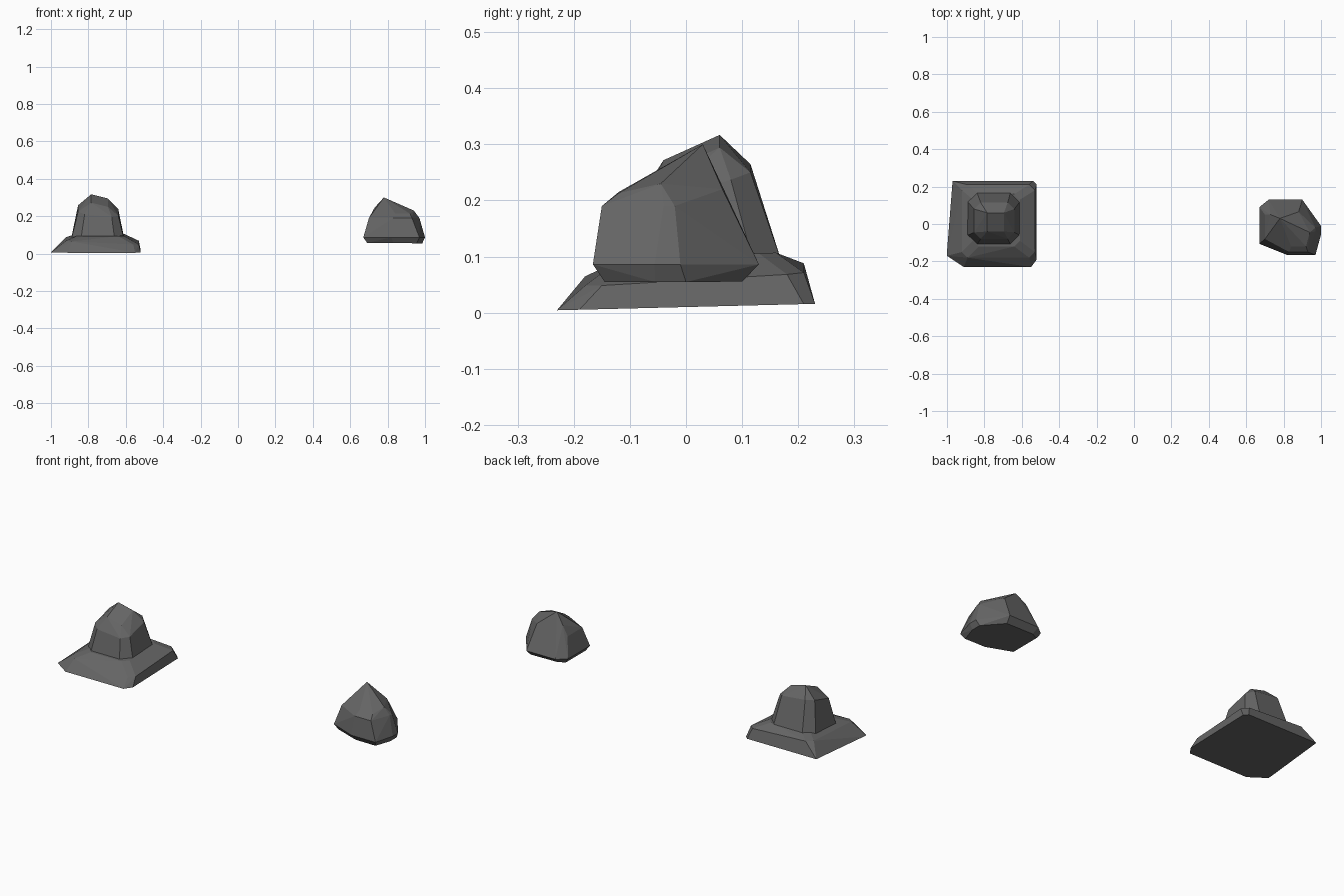
import bpy, bmesh

cube = bpy.data.objects.get("Cube")
if cube:
    bpy.data.objects.remove(cube, do_unlink=True)

stone = bpy.data.materials.new("dark grey stone")
stone.use_nodes = True
grey = (.13, .13, .13, 1)
stone.diffuse_color = grey
stone.node_tree.nodes["Principled BSDF"].inputs["Base Color"].default_value = grey


def even_cuts(size):
    """The same chamfer on all four corners."""
    return [(size, size)] * 4


def ring(width, depth, height, cuts, tilt_x=0, tilt_y=0):
    """Rectangular outline with cut corners, lying on a tilted plane.
    Cuts run front low x, front high x, back high x, back low x."""
    low_x, high_x = width
    front, back = depth
    middle_x = (low_x + high_x) / 2
    middle_y = (front + back) / 2
    corners = [(low_x, front), (high_x, front), (high_x, back), (low_x, back)]
    outline = []
    for (x, y), (cut_x, cut_y) in zip(corners, cuts):
        inward_x = cut_x if x < middle_x else -cut_x
        inward_y = cut_y if y < middle_y else -cut_y
        outline += [(x, y + inward_y), (x + inward_x, y)]
    return [(x, y, height + tilt_x * (x - middle_x) + tilt_y * (y - middle_y))
            for x, y in outline]


def chiselled_rock(name, points):
    """Flat-faced block wrapped around a stack of rings."""
    bm = bmesh.new()
    for point in points:
        bm.verts.new(point)
    bmesh.ops.remove_doubles(bm, verts=bm.verts, dist=.001)
    bmesh.ops.convex_hull(bm, input=bm.verts)
    buried = [vert for vert in bm.verts if not vert.link_faces]
    bmesh.ops.delete(bm, geom=buried, context='VERTS')
    bmesh.ops.dissolve_limit(bm, angle_limit=.1, verts=bm.verts, edges=bm.edges)
    bmesh.ops.recalc_face_normals(bm, faces=bm.faces)
    mesh = bpy.data.meshes.new(name)
    bm.to_mesh(mesh)
    bm.free()
    mesh.materials.append(stone)
    rock = bpy.data.objects.new(name, mesh)
    bpy.context.collection.objects.link(rock)


# Wide sloping foot of the large rock: ground, rim and shelf
ground_cuts = [(.09, .06), (.03, .04), (.02, .02), (.03, .38)]
foot_ground = ring(width=(-1, -.52), depth=(-.23, .23), height=.01,
                   cuts=ground_cuts, tilt_y=.025)
foot_rim = ring(width=(-.92, -.53), depth=(-.18, .21), height=.068,
                cuts=even_cuts(.03), tilt_x=-.05, tilt_y=.06)
foot_shelf = ring(width=(-.86, -.61), depth=(-.12, .16), height=.1,
                  cuts=even_cuts(.03), tilt_y=.05)
chiselled_rock("large_rock_foot", foot_ground + foot_rim + foot_shelf)

# Domed block standing on the foot, with a crown sloping to the front
dome_base = ring(width=(-.89, -.61), depth=(-.11, .17), height=.085,
                 cuts=even_cuts(.05), tilt_y=.05)
dome_shoulder = ring(width=(-.855, -.64), depth=(-.08, .115), height=.23,
                     cuts=even_cuts(.035), tilt_x=-.1, tilt_y=.28)
dome_crown = ring(width=(-.785, -.695), depth=(-.04, .06), height=.283,
                  cuts=even_cuts(0), tilt_x=-.25, tilt_y=.45)
chiselled_rock("large_rock_dome", dome_base + dome_shoulder + dome_crown)

# Small separate rock: underside, waist and shoulder with uneven corners
small_underside = ring(width=(.69, .985), depth=(-.145, .1), height=.056, tilt_x=-.01,
                       cuts=[(.14, .05), (.03, .09), (.09, .1), (.04, .02)])
small_waist = ring(width=(.67, 1), depth=(-.166, .13), height=.086,
                   cuts=[(.15, .06), (.03, .11), (.1, .14), (.05, .04)])
small_shoulder = ring(width=(.7, .97), depth=(-.15, .07), height=.19,
                      cuts=[(.13, .07), (.04, .11), (.09, .09), (.03, .02)])
# Upper edge around the peak, then the peak itself
small_crest = [(.84, -.12, .215), (.92, -.12, .213), (.94, -.045, .23),
               (.88, .065, .22), (.73, .05, .245), (.78, .03, .3)]
chiselled_rock("small_rock", small_underside + small_waist + small_shoulder + small_crest)
